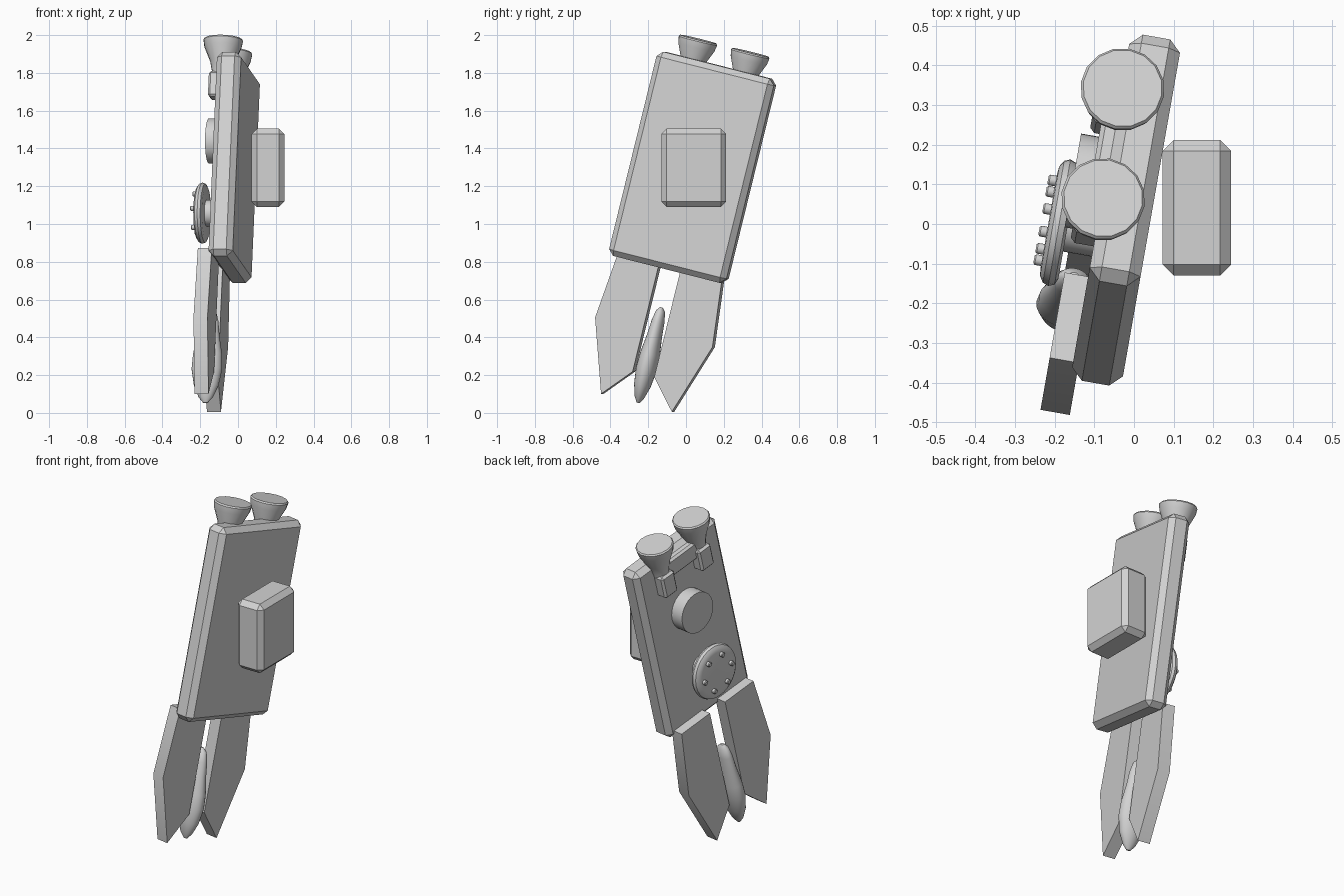
import bpy, bmesh, math
from mathutils import Matrix, Vector

cube = bpy.data.objects.get("Cube")
if cube:
    bpy.data.objects.remove(cube)

grey = bpy.data.materials.new("plain_grey")
grey.use_nodes = True
grey.diffuse_color = (0.65, 0.65, 0.65, 1)
grey.node_tree.nodes["Principled BSDF"].inputs["Base Color"].default_value = (0.65, 0.65, 0.65, 1)

# Leaning frame of the pack: x = thickness, y = width, z = length
LEAN = (Matrix.Translation((-0.02, 0.035, 1.30))
        @ Matrix.Rotation(math.radians(-10), 4, 'Z')
        @ Matrix.Rotation(math.radians(-14), 4, 'X'))
SIDEWAYS = Matrix.Rotation(math.radians(-90), 4, 'Y')  # turns z to -x


def finish(name, bm, frame):
    bmesh.ops.recalc_face_normals(bm, faces=bm.faces)
    mesh = bpy.data.meshes.new(name)
    bm.to_mesh(mesh)
    bm.free()
    mesh.materials.append(grey)
    obj = bpy.data.objects.new(name, mesh)
    bpy.context.collection.objects.link(obj)
    obj.matrix_world = frame
    bpy.ops.object.select_all(action='DESELECT')
    obj.select_set(True)
    bpy.context.view_layer.objects.active = obj
    bpy.ops.object.shade_smooth_by_angle(angle=math.radians(35))
    return obj


def box(name, low, high, frame=LEAN, bevel=0):
    low, high = Vector(low), Vector(high)
    bm = bmesh.new()
    bmesh.ops.create_cube(bm, size=1)
    bmesh.ops.scale(bm, vec=high - low, verts=bm.verts)
    bmesh.ops.translate(bm, vec=(low + high) / 2, verts=bm.verts)
    if bevel:
        bmesh.ops.bevel(bm, geom=bm.edges[:], offset=bevel, segments=1,
                        affect='EDGES', profile=0.5)
    return finish(name, bm, frame)


def lathe(name, profile, frame, sides=32, stretch=1):
    """Closed turned shape from (radius, height) pairs."""
    bm = bmesh.new()
    rings = []
    for r, h in profile:
        angles = [2 * math.pi * i / sides for i in range(sides)]
        rings.append([bm.verts.new((stretch * r * math.cos(a), r * math.sin(a), h)) for a in angles])
    for a, b in zip(rings, rings[1:]):
        for i in range(sides):
            j = (i + 1) % sides
            bm.faces.new((a[i], a[j], b[j], b[i]))
    bm.faces.new(rings[0])
    bm.faces.new(rings[-1])
    return finish(name, bm, frame)


def plate(name, outline, x0, x1):
    bm = bmesh.new()
    face = bm.faces.new([bm.verts.new((x0, y, z)) for y, z in outline])
    out = bmesh.ops.extrude_face_region(bm, geom=[face])
    moved = [v for v in out["geom"] if isinstance(v, bmesh.types.BMVert)]
    bmesh.ops.translate(bm, vec=(x1 - x0, 0, 0), verts=moved)
    return finish(name, bm, LEAN)


# Main slab and the upright block on its outer side
box("main_slab", (-0.065, -0.325, -0.557), (0.065, 0.325, 0.557), bevel=0.03)
box("side_block", (0.072, -0.13, 1.09), (0.245, 0.212, 1.505),
    Matrix.Identity(4), bevel=0.028)

# Paired fins, nozzles and nozzle brackets
fin = [(0.06, -0.51), (0.285, -0.51), (0.325, -0.90), (0.196, -1.285), (0.06, -1.13)]
nozzle = [(0.05, 0.40), (0.052, 0.48), (0.065, 0.54), (0.10, 0.62), (0.106, 0.655), (0.10, 0.663)]
for side, label in ((-1, "front"), (1, "back")):
    plate(label + "_fin", [(side * y, z) for y, z in fin], -0.125, -0.05)
    lathe(label + "_nozzle", nozzle,
          LEAN @ Matrix.Translation((-0.062, side * 0.145, 0)), sides=16)
    box(label + "_nozzle_bracket", (-0.125, side * 0.145 - 0.05, 0.34),
        (-0.05, side * 0.145 + 0.05, 0.48), bevel=0.012)
box("nozzle_crossbar", (-0.10, -0.15, 0.42), (-0.05, 0.15, 0.53), bevel=0.012)

# Flattened spindle hanging between the fins
spindle = [(0.008, -1.285), (0.025, -1.255), (0.044, -1.19), (0.055, -1.10),
           (0.052, -1.02), (0.040, -0.92), (0.034, -0.84), (0.024, -0.785), (0.008, -0.765)]
lathe("spindle", spindle, LEAN @ Matrix.Translation((-0.10, 0, 0)), sides=24, stretch=1.5)

# Round knob
lathe("round_knob", [(0.12, 0.05), (0.12, 0.145)],
      LEAN @ Matrix.Translation((0, 0.015, 0.148)) @ SIDEWAYS)

# Studded dial on a short stem
dial = LEAN @ Matrix.Translation((0, 0, -0.25)) @ SIDEWAYS
lathe("dial_stem", [(0.07, 0.05), (0.07, 0.15)], dial)
lathe("dial", [(0.14, 0.138), (0.156, 0.145), (0.162, 0.16), (0.156, 0.175),
               (0.14, 0.185), (0.12, 0.187)], dial)
for i in range(6):
    spot = Matrix.Rotation(i * math.pi / 3, 4, 'Z') @ Matrix.Translation((0, 0.105, 0))
    lathe("dial_stud", [(0.014, 0.18), (0.014, 0.203), (0.010, 0.207)], dial @ spot, sides=12)
